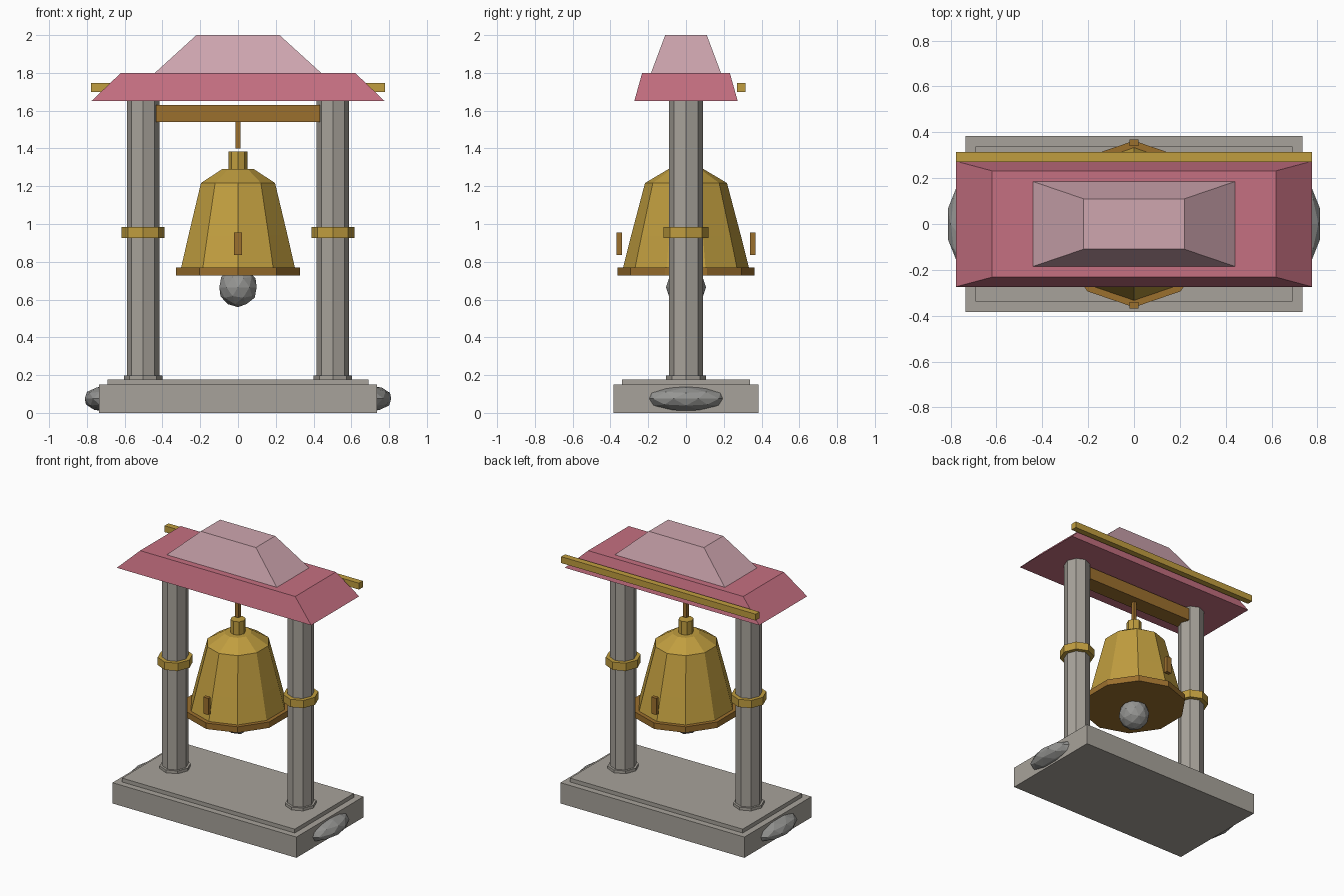
import bpy, bmesh, math

old = bpy.data.objects.get("Cube")
if old:
    bpy.data.objects.remove(old, do_unlink=True)


def material(name, r, g, b):
    m = bpy.data.materials.new(name)
    m.use_nodes = True
    m.diffuse_color = (r, g, b, 1)
    m.node_tree.nodes["Principled BSDF"].inputs["Base Color"].default_value = (r, g, b, 1)
    return m


stone = material("pale stone", 0.39, 0.365, 0.325)
rock = material("grey rock", 0.30, 0.30, 0.29)
gold = material("gold", 0.53, 0.34, 0.05)
bronze = material("bronze", 0.33, 0.16, 0.027)
rose = material("rose tile", 0.56, 0.16, 0.22)
pale_rose = material("pale rose tile", 0.62, 0.38, 0.43)


def finish(name, bm, mat):
    bmesh.ops.recalc_face_normals(bm, faces=bm.faces)
    mesh = bpy.data.meshes.new(name)
    bm.to_mesh(mesh)
    bm.free()
    mesh.materials.append(mat)
    ob = bpy.data.objects.new(name, mesh)
    bpy.context.collection.objects.link(ob)
    return ob


def loft(name, mat, rings, sides, x=0, turn=0.0):
    """Stack of closed rings, each (x radius, y radius, z), capped at both ends."""
    bm = bmesh.new()
    loops = []
    for rx, ry, z in rings:
        angles = [turn + math.tau * i / sides for i in range(sides)]
        loops.append([bm.verts.new((x + rx * math.sin(a), ry * math.cos(a), z)) for a in angles])
    for lo, hi in zip(loops, loops[1:]):
        for i in range(sides):
            j = (i + 1) % sides
            bm.faces.new((lo[i], lo[j], hi[j], hi[i]))
    bm.faces.new(loops[0])
    bm.faces.new(loops[-1])
    return finish(name, bm, mat)


def frustum(name, mat, bottom, top, z0, z1):
    """Four-sided tapered block from half sizes (x, y)."""
    k = math.sqrt(2)
    rings = [(bottom[0] * k, bottom[1] * k, z0), (top[0] * k, top[1] * k, z1)]
    return loft(name, mat, rings, 4, turn=math.pi / 4)


def box(name, mat, half, z0, z1, y=0):
    ob = frustum(name, mat, half, half, z0, z1)
    ob.location.y = y
    return ob


def boulder(name, mat, centre, radii):
    bm = bmesh.new()
    bmesh.ops.create_icosphere(bm, subdivisions=2, radius=1)
    bmesh.ops.scale(bm, vec=radii, verts=bm.verts)
    bmesh.ops.translate(bm, vec=centre, verts=bm.verts)
    return finish(name, bm, mat)


# Stepped base
box("base", stone, (0.735, 0.383), 0, 0.15)
box("base_step", stone, (0.69, 0.338), 0.15, 0.178)

# Pillars with foot, gold band and side boulder
for side, s in (("left", 1), ("right", -1)):
    x = 0.502 * s
    for part, mat, rx, ry, z0, z1 in (
        ("pillar", stone, 0.086, 0.09, 0.17, 1.66),
        ("pillar_foot", stone, 0.101, 0.106, 0.17, 0.198),
        ("pillar_band", gold, 0.114, 0.12, 0.927, 0.983),
    ):
        loft(f"{side}_{part}", mat, [(rx, ry, z0), (rx, ry, z1)], 8, x)
    boulder(f"{side}_boulder", rock, (0.70 * s, 0, 0.075), (0.117, 0.215, 0.069))

# Cross beam and hanging rod
box("cross_beam", bronze, (0.435, 0.06), 1.54, 1.63)
box("hanging_rod", bronze, (0.013, 0.013), 1.40, 1.55)

# Bell body, rim, crown and clapper
body = [(0.333, 0.77), (0.29, 0.94), (0.217, 1.217), (0.094, 1.29)]
loft("bell_body", gold, [(r * 0.95, r, z) for r, z in body], 10)
loft("bell_rim", bronze, [(0.345, 0.363, 0.727), (0.345, 0.363, 0.77)], 10)
loft("bell_crown", gold, [(0.049, 0.051, 1.28), (0.049, 0.051, 1.385)], 8)
boulder("clapper", rock, (0, 0, 0.665), (0.104, 0.106, 0.105))
for end, y in (("front", -0.354), ("back", 0.354)):
    box(f"{end}_stud", bronze, (0.02, 0.014), 0.835, 0.955, y)

# Two-tier roof and rear rail
frustum("lower_roof", rose, (0.777, 0.274), (0.62, 0.232), 1.65, 1.80)
frustum("upper_roof", pale_rose, (0.44, 0.185), (0.22, 0.11), 1.80, 2.0)
box("rear_rail", gold, (0.777, 0.022), 1.70, 1.746, 0.293)
